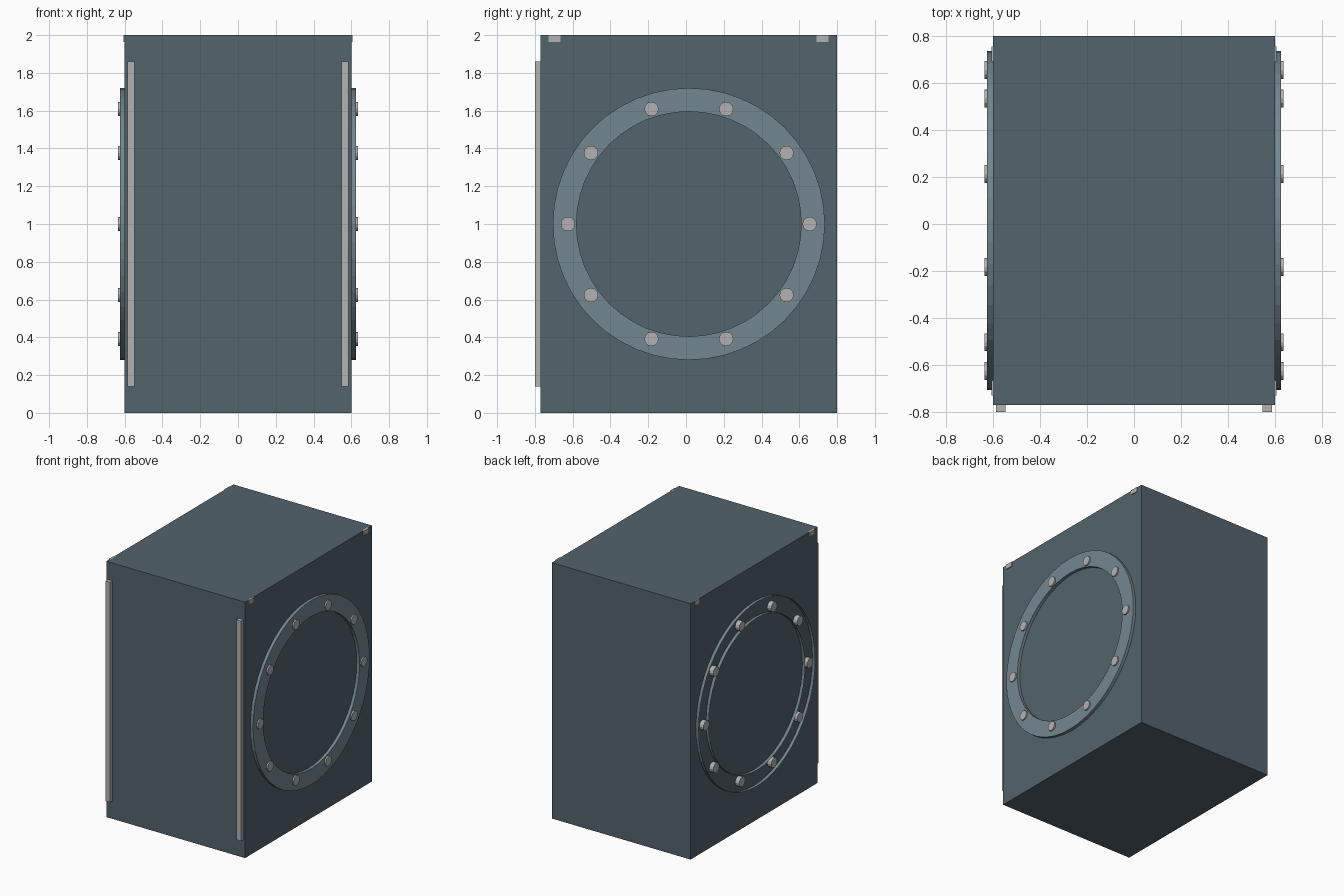
import bpy, bmesh, math
from mathutils import Matrix

cube = bpy.data.objects.get("Cube")
if cube:
    bpy.data.objects.remove(cube, do_unlink=True)

CY, CZ = 0.015, 1.0   # centre of the cabinet sides
SIDE = 0.6            # half width of the cabinet


def material(name, rgb):
    mat = bpy.data.materials.new(name)
    mat.use_nodes = True
    mat.diffuse_color = (*rgb, 1)
    mat.node_tree.nodes["Principled BSDF"].inputs["Base Color"].default_value = (*rgb, 1)
    return mat


body_mat = material("dark blue grey", (0.085, 0.125, 0.155))
ring_mat = material("light blue grey", (0.17, 0.245, 0.285))
metal_mat = material("pale metal", (0.45, 0.45, 0.45))


def finish(name, bm, mat):
    mesh = bpy.data.meshes.new(name)
    bm.to_mesh(mesh)
    bm.free()
    mesh.materials.append(mat)
    obj = bpy.data.objects.new(name, mesh)
    bpy.context.collection.objects.link(obj)
    return obj


def box(name, low, high, mat):
    bm = bmesh.new()
    size = [h - l for l, h in zip(low, high)]
    mid = [(h + l) / 2 for l, h in zip(low, high)]
    bmesh.ops.create_cube(bm, size=1, matrix=Matrix.Translation(mid) @ Matrix.Diagonal((*size, 1)))
    return finish(name, bm, mat)


def flange_ring(name, x_in, x_out, outer, inner, capped, steps=48):
    """Raised ring; without a cap it is just two upright rims."""
    bm = bmesh.new()

    def loop(x, r):
        return [bm.verts.new((x, CY + r * math.cos(a), CZ + r * math.sin(a)))
                for a in (2 * math.pi * i / steps for i in range(steps))]

    loops = [loop(x_in, outer), loop(x_out, outer), loop(x_out, inner), loop(x_in, inner)]
    for k, (a, b) in enumerate(zip(loops, loops[1:])):
        if k == 1 and not capped:
            continue
        for i in range(steps):
            j = (i + 1) % steps
            bm.faces.new((a[i], a[j], b[j], b[i]))
    bmesh.ops.recalc_face_normals(bm, faces=bm.faces)
    return finish(name, bm, ring_mat)


def bolt(name, x, y, z):
    bm = bmesh.new()
    place = Matrix.Translation((x, y, z)) @ Matrix.Rotation(math.pi / 2, 4, "Y")
    bmesh.ops.create_cone(bm, cap_ends=True, segments=12, radius1=0.038, radius2=0.038,
                          depth=0.045, matrix=place)
    return finish(name, bm, metal_mat)


# Cabinet
box("cabinet", (-SIDE, -0.77, 0), (SIDE, 0.8, 2), body_mat)

for side, label in ((1, "left"), (-1, "right")):
    # Flange: closed on the left, open channel on the right
    flange_ring(label + "_flange", side * SIDE, side * 0.624, 0.72, 0.595, side > 0)

    # Bolt circle
    for i in range(10):
        a = math.tau * i / 10
        bolt(f"{label}_bolt_{i + 1}", side * 0.6125, CY + 0.64 * math.cos(a), CZ + 0.64 * math.sin(a))

    # Front edge strip
    xs = sorted((side * 0.547, side * 0.586))
    box(label + "_front_strip", (xs[0], -0.8, 0.14), (xs[1], -0.77, 1.86), metal_mat)

    # Small clips under the top edge
    xs = sorted((side * 0.59, side * 0.606))
    for y, end in ((-0.697, "front"), (0.722, "back")):
        box(f"{label}_{end}_clip", (xs[0], y - 0.032, 1.963), (xs[1], y + 0.032, 2), metal_mat)
